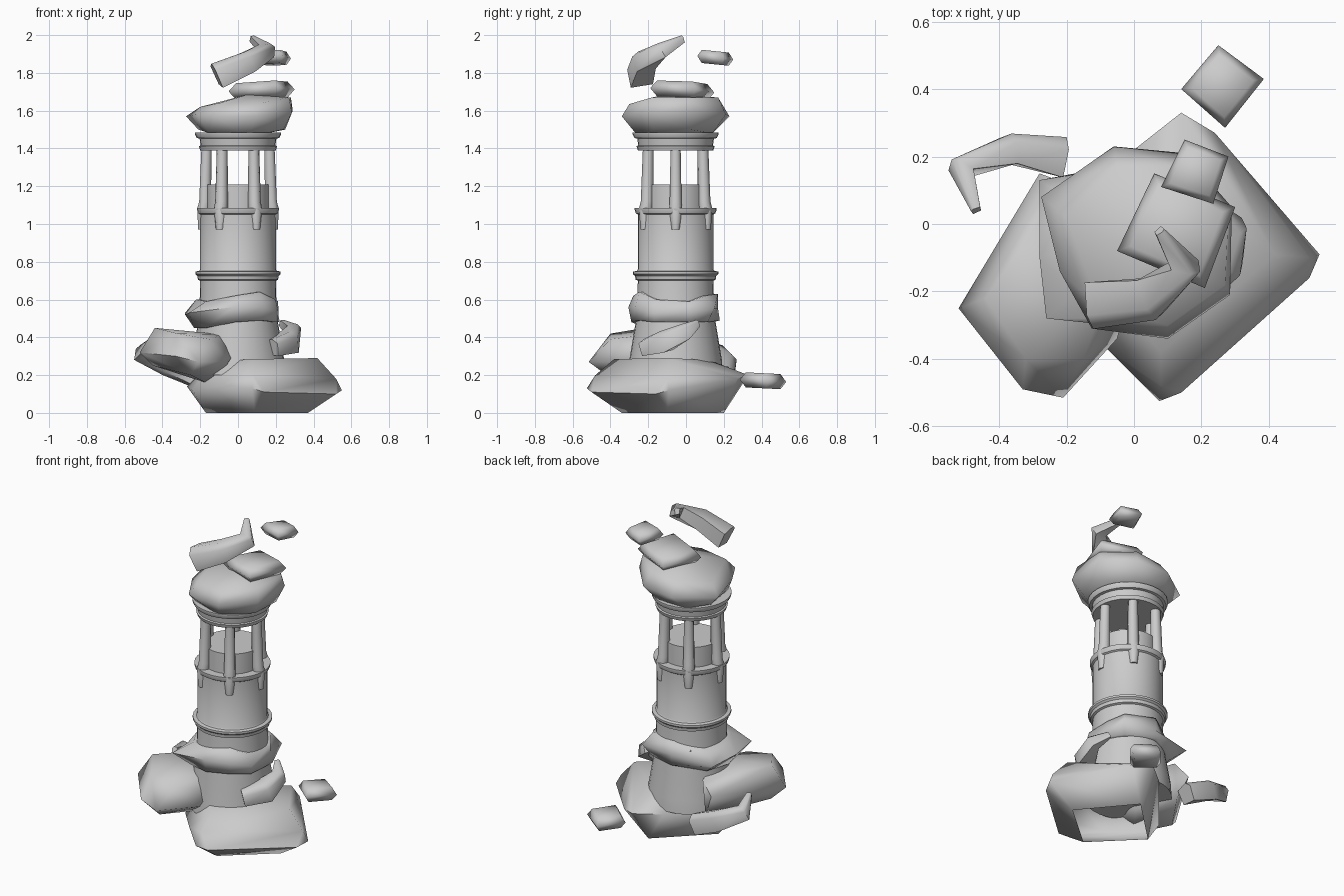
import bpy, bmesh, math
from mathutils import Vector

if "Cube" in bpy.data.objects:
    bpy.data.objects.remove(bpy.data.objects["Cube"])

CY = -0.055  # tower axis y


def finish(name, bm, angle=35):
    bmesh.ops.recalc_face_normals(bm, faces=bm.faces[:])
    me = bpy.data.meshes.new(name)
    bm.to_mesh(me)
    bm.free()
    ob = bpy.data.objects.new(name, me)
    bpy.context.collection.objects.link(ob)
    bpy.ops.object.select_all(action='DESELECT')
    ob.select_set(True)
    bpy.context.view_layer.objects.active = ob
    bpy.ops.object.shade_smooth_by_angle(angle=math.radians(angle))
    return ob


def loft(bm, rings, caps=True, loop=False):
    vs = [[bm.verts.new(p) for p in r] for r in rings]
    n = len(vs[0])
    pairs = list(zip(vs, vs[1:])) + ([(vs[-1], vs[0])] if loop else [])
    for a, b in pairs:
        for i in range(n):
            j = (i + 1) % n
            bm.faces.new((a[i], a[j], b[j], b[i]))
    if caps and not loop:
        bm.faces.new(vs[0])
        bm.faces.new(vs[-1])


def lathe(name, profile, n=32):
    bm = bmesh.new()
    rings = [[(r * math.cos(2 * math.pi * i / n), CY + r * math.sin(2 * math.pi * i / n), z)
              for i in range(n)] for r, z in profile]
    loft(bm, rings)
    return finish(name, bm)


def hull(name, pts, angle=75, open_bottom=False):
    bm = bmesh.new()
    for p in pts:
        bm.verts.new(p)
    res = bmesh.ops.convex_hull(bm, input=bm.verts[:])
    junk = [v for v in res["geom_interior"] if isinstance(v, bmesh.types.BMVert)]
    bmesh.ops.delete(bm, geom=junk, context='VERTS')
    if open_bottom:
        low = [f for f in bm.faces if all(v.co.z < 0.001 for v in f.verts)]
        bmesh.ops.delete(bm, geom=low, context='FACES')
    return finish(name, bm, angle)


def chip(name, corners, z0, z1, k=0.72, tilt=(0, 0)):
    """Flat stone: widest at mid height, shrunk above and below, slightly tilted."""
    cx = sum(c[0] for c in corners) / len(corners)
    cy = sum(c[1] for c in corners) / len(corners)
    pts = []
    for x, y in corners:
        for z, s in ((z0, k), ((z0 + z1) / 2, 1), (z1, k)):
            dx, dy = (x - cx) * s, (y - cy) * s
            pts.append((cx + dx, cy + dy, z + dx * tilt[0] + dy * tilt[1]))
    hull(name, pts, 85)


def shard(name, path):
    """Curved tapering stone; path of (x, y, z, width, height)."""
    bm = bmesh.new()
    c = [Vector(p[:3]) for p in path]
    rings = []
    for i, p in enumerate(path):
        t = (c[min(i + 1, len(c) - 1)] - c[max(i - 1, 0)]).normalized()
        side = t.cross(Vector((0, 0, 1))).normalized()
        up = side.cross(t)
        s, u = side * p[3] / 2, up * p[4] / 2
        rings.append([c[i] + s * 0.8 - u, c[i] + s + u * 0.5, c[i] + s * 0.4 + u,
                      c[i] - s + u * 0.8, c[i] - s * 0.9 - u * 0.7])
    loft(bm, rings)
    finish(name, bm, 75)


# Tower body with mouldings and a drum on top
lathe("tower_body", [(0.25, 0.2), (0.245, 0.28), (0.205, 0.52), (0.2, 0.7), (0.212, 0.705),
                     (0.215, 0.725), (0.226, 0.735), (0.226, 0.748), (0.205, 0.752), (0.2, 0.76),
                     (0.2, 1.05), (0.21, 1.056), (0.217, 1.075), (0.217, 1.085), (0.165, 1.085),
                     (0.165, 1.21)])

# Ring carried by the columns
lathe("upper_ring", [(0.2, 1.39), (0.207, 1.412), (0.198, 1.416), (0.203, 1.452),
                     (0.218, 1.455), (0.228, 1.475), (0.228, 1.485)])

# Six columns with tapered brackets
bm = bmesh.new()
for k in range(6):
    a = math.radians(60 * k)
    rings = []
    for z, r, h in ((0.97, 0.19, 0.022), (1.08, 0.182, 0.037), (1.12, 0.174, 0.034), (1.4, 0.167, 0.029)):
        rings.append([(r * math.cos(a) + h * math.cos(b), CY + r * math.sin(a) + h * math.sin(b), z)
                      for b in (a + math.pi * (i + 0.5) / 4 for i in range(8))])
    loft(bm, rings)
finish("columns", bm, 50)

# Base boulder, open underneath
hull("base_boulder", [
    (-0.17, -0.08, 0), (0.09, -0.34, 0), (0.37, -0.1, 0), (0.12, 0.2, 0),
    (-0.27, -0.1, 0.14), (-0.24, -0.18, 0.12), (-0.08, -0.37, 0.15), (0.075, -0.525, 0.13),
    (0.14, -0.5, 0.11), (0.52, -0.16, 0.10), (0.55, -0.09, 0.12), (0.52, -0.1, 0.18),
    (0.24, 0.27, 0.18), (0.14, 0.33, 0.2), (0, 0.22, 0.19), (0.08, -0.48, 0.2),
    (-0.14, -0.12, 0.27), (0.08, -0.38, 0.285), (0.42, -0.09, 0.29), (0.13, 0.12, 0.28)],
    open_bottom=True)

# Side boulder on the left
hull("left_boulder", [
    (-.52, -.25, .32), (-.44, -.22, .45), (-.33, -.49, .30), (-.21, -.515, .27), (-.32, -.4, .42),
    (-.05, -.34, .27), (-.01, -.2, .33), (-.08, -.2, .415), (-.15, -.4, .39), (-.28, .15, .35),
    (-.2, .12, .42), (-.17, -.2, .16), (-.1, -.1, .18), (-.45, -.2, .25), (-.22, .12, .2), (-.25, -.42, .2)])

# Rock collar around the shaft: x, y, low, widest and high z per corner
corners = [(-.28, .13, .46, .53, .59), (-.28, -.1, .45, .52, .6), (-.26, -.28, .45, .53, .59),
           (-.02, -.305, .48, .56, .62), (.13, -.27, .49, .56, .64), (.215, -.17, .48, .53, .6),
           (.21, .02, .48, .54, .59), (.2, .15, .48, .55, .62), (-.02, .17, .49, .55, .63)]
bm = bmesh.new()


def collar_ring(zi, k=None):
    out = []
    for c in corners:
        d = Vector((c[0], c[1] - CY))
        if k:
            d = d.normalized() * k
        out.append((d.x, CY + d.y, c[zi]))
    return out


loft(bm, [collar_ring(2, 0.2), collar_ring(2, 0.235), collar_ring(3), collar_ring(4, 0.225),
          collar_ring(4, 0.19)], loop=True)
finish("rock_collar", bm, 80)

# Rock cap on top of the ring
hull("cap_boulder", [
    (-.275, .08, 1.57), (-.22, -.14, 1.58), (-.125, -.31, 1.57), (.1, -.34, 1.57), (.285, -.21, 1.59),
    (.29, .05, 1.6), (.15, .21, 1.58), (-.06, .23, 1.57), (-.2, .02, 1.62), (-.1, -.25, 1.64),
    (.1, -.3, 1.635), (.27, -.18, 1.67), (.28, .03, 1.67), (.12, .17, 1.67), (-.05, .17, 1.65),
    (.05, -.1, 1.685), (-.21, .05, 1.5), (-.15, -.2, 1.48), (.05, -.25, 1.46), (.24, -.17, 1.5),
    (.25, .02, 1.5), (.1, .14, 1.48), (-.1, .14, 1.48)])

# Flat slab and loose fragments
chip("top_slab", [(-.05, -.08), (.06, .15), (.3, .05), (.21, -.19)], 1.665, 1.75, 0.78, (.05, -.05))
chip("high_fragment", [(.08, .11), (.15, .25), (.28, .2), (.235, .06)], 1.845, 1.915, 0.75, (0, -.1))
chip("low_fragment", [(.14, .4), (.25, .53), (.385, .43), (.27, .285)], .13, .21, 0.75, (0, -.05))

# Curved shards
shard("top_shard", [(-.115, -.24, 1.785, .14, .14), (.05, -.22, 1.86, .13, .115),
                    (.155, -.125, 1.92, .085, .085), (.075, -.02, 1.98, .03, .04)])
shard("back_shard", [(-.22, .2, .19, .12, .12), (-.37, .222, .255, .09, .12),
                     (-.515, .165, .32, .07, .09), (-.468, .04, .37, .03, .04)])
shard("right_shard", [(.17, -.2, .345, .13, .09), (.27, -.11, .375, .12, .12),
                      (.295, -.01, .43, .075, .09), (.23, .06, .475, .03, .04)])
